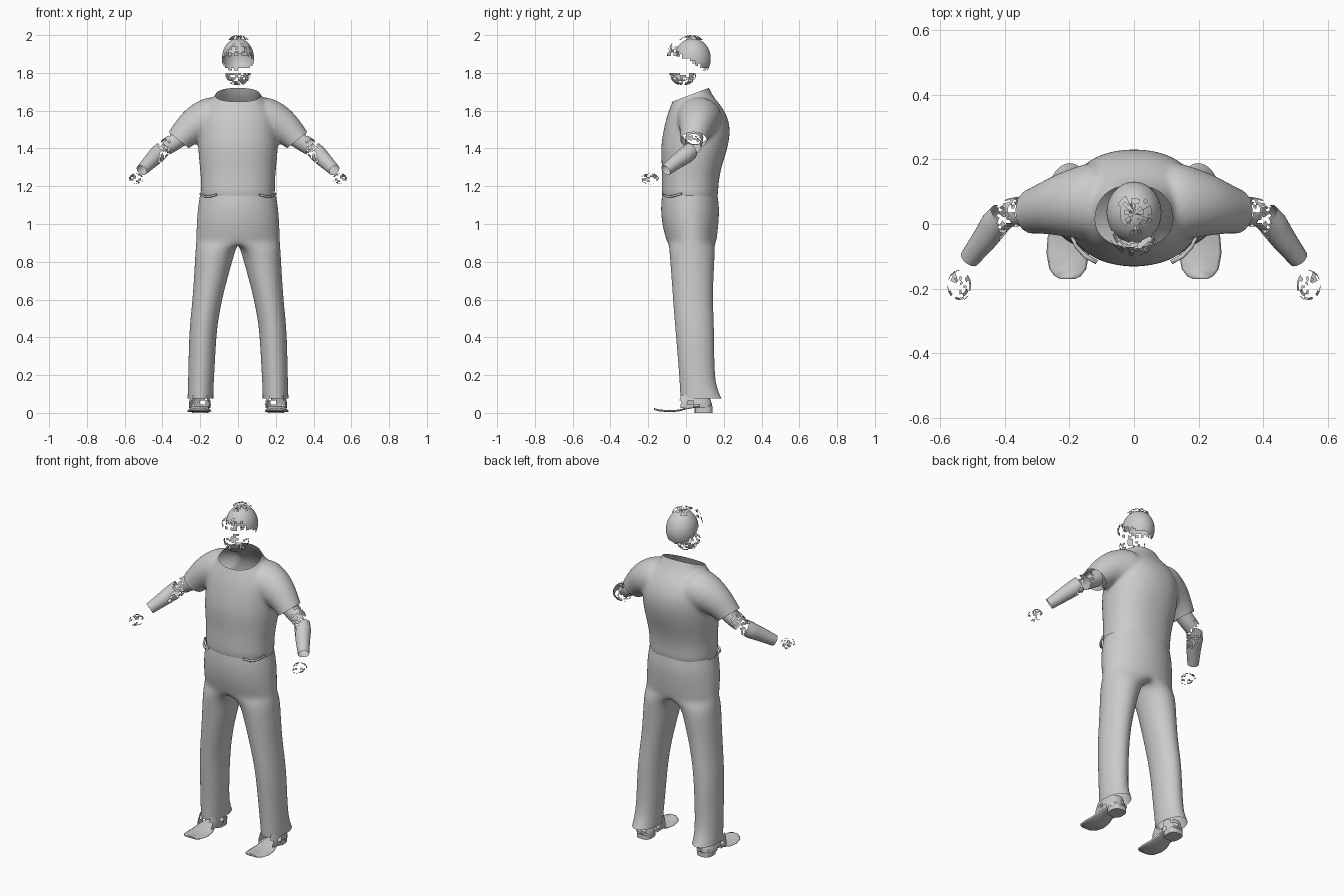
import bpy, bmesh, math, random
from mathutils import Vector as V

if "Cube" in bpy.data.objects:
    bpy.data.objects.remove(bpy.data.objects["Cube"])

random.seed(4)
X, Y, Z = V((1, 0, 0)), V((0, 1, 0)), V((0, 0, 1))


def ring(c, u, v, ru, rv, n=24, e=2.0):
    pts = []
    for i in range(n):
        a = 2 * math.pi * i / n
        ca, sa = math.cos(a), math.sin(a)
        pts.append(V(c) + u * (ru * math.copysign(abs(ca) ** (2 / e), ca))
                   + v * (rv * math.copysign(abs(sa) ** (2 / e), sa)))
    return pts


def loft(bm, rings, cap=False):
    rows = [[bm.verts.new(p) for p in r] for r in rings]
    for a, b in zip(rows, rows[1:]):
        n = len(a)
        for i in range(n):
            bm.faces.new((a[i], a[(i + 1) % n], b[(i + 1) % n], b[i]))
    if cap:
        bm.faces.new(rows[0])
        bm.faces.new(rows[-1])


def drop(bm, test):
    bad = [f for f in bm.faces if test(f.calc_center_median())]
    bmesh.ops.delete(bm, geom=bad, context='FACES')


def finish(bm, name, mirror=False, sub=0):
    bmesh.ops.recalc_face_normals(bm, faces=bm.faces)
    me = bpy.data.meshes.new(name)
    bm.to_mesh(me)
    bm.free()
    ob = bpy.data.objects.new(name, me)
    bpy.context.collection.objects.link(ob)
    for p in me.polygons:
        p.use_smooth = True
    if mirror:
        ob.modifiers.new("mirror", 'MIRROR').merge_threshold = 0.0005
    if sub:
        m = ob.modifiers.new("subdivide", 'SUBSURF')
        m.levels = m.render_levels = sub
    return ob


# shirt: closed torso and sleeves fused into one skin, then opened at the hems
TORSO = [(1.08, .205, -.13, .175), (1.2, .193, -.13, .168), (1.3, .203, -.127, .187),
         (1.4, .213, -.136, .222), (1.5, .212, -.12, .238), (1.58, .205, -.10, .218),
         (1.64, .16, -.075, .175), (1.69, .108, -.058, .132), (1.78, .098, -.05, .10)]
SLEEVE = [(.06, .07, 1.57, .125, .14, 10), (.17, .068, 1.545, .123, .115, 20),
          (.245, .058, 1.515, .092, .092, 42), (.315, .04, 1.445, .066, .068, 50),
          (.36, .03, 1.39, .064, .066, 52)]
bm = bmesh.new()
loft(bm, [ring((0, (f + b) / 2, z), X, Y, w, (b - f) / 2, 28, 2.2) for z, w, f, b in TORSO], True)
for s in (1, -1):
    rs = []
    for x, y, z, rv, ry, a in SLEEVE:
        a = math.radians(a)
        rs.append(ring((s * x, y, z), V((s * math.sin(a), 0, math.cos(a))), Y, rv, ry))
    loft(bm, rs, True)
shirt = finish(bm, "shirt", sub=2)
rm = shirt.modifiers.new("fuse", 'REMESH')
rm.mode, rm.voxel_size = 'VOXEL', .009
sm = shirt.modifiers.new("relax", 'SMOOTH')
sm.factor, sm.iterations = .5, 8
me = bpy.data.meshes.new_from_object(shirt.evaluated_get(bpy.context.evaluated_depsgraph_get()))
shirt.modifiers.clear()
shirt.data = me


def cut(bm, co, no, test):
    fs = [f for f in bm.faces if test(f.calc_center_median())]
    geom = set(fs)
    for f in fs:
        geom.update(f.verts)
        geom.update(f.edges)
    bmesh.ops.bisect_plane(bm, geom=list(geom), plane_co=co, plane_no=no, clear_outer=True)


bm = bmesh.new()
bm.from_mesh(me)
cut(bm, (0, -.06, 1.652), (0, -.38, 1), lambda c: c.z > 1.55)
cut(bm, (0, 0, 1.13), (0, 0, -1), lambda c: c.z < 1.25)
for s in (1, -1):
    cut(bm, (s * .315, .04, 1.445), (s * .62, 0, -.78), lambda c: c.x * s > .238)
bm.to_mesh(me)
bm.free()
for p in me.polygons:
    p.use_smooth = True

# trousers: half hips and one leg, mirrored
HIPS = [(1.15, .203, -.128, .168), (1.08, .214, -.135, .178), (1.0, .22, -.127, .172),
        (.94, .221, -.112, .166), (.90, .223, -.10, .16)]
LEG = [(.86, .014, .226, -.09, .155), (.75, .045, .232, -.08, .148), (.6, .085, .241, -.07, .142),
       (.45, .112, .258, -.058, .15), (.3, .12, .262, -.045, .15), (.16, .128, .265, -.034, .155),
       (.10, .13, .267, -.032, .178), (.075, .13, .268, -.03, .19)]
K, M = 15, 21
bm = bmesh.new()
rows = []
for z, w, f, b in HIPS:
    row = []
    for i in range(K):
        t = math.pi * (i / (K - 1) - .5)
        row.append(bm.verts.new((max(0, w * math.cos(t)) if 0 < i < K - 1 else 0,
                                 (f + b) / 2 + (b - f) / 2 * math.sin(t), z)))
    rows.append(row)
f, b = HIPS[-1][2:]
for i in range(1, M - K + 1):
    rows[-1].append(bm.verts.new((0, b + (f - b) * i / (M - K + 1), .895)))
for z, xi, xo, f, b in LEG:
    row = []
    for i in range(M):
        t = math.radians(-125 + 250 * i / (K - 1) if i < K else 125 + 110 * (i - K + 1) / (M - K + 1))
        row.append(bm.verts.new(((xi + xo) / 2 + (xo - xi) / 2 * math.cos(t),
                                 (f + b) / 2 + (b - f) / 2 * math.sin(t), z)))
    rows.append(row)
for a, b in zip(rows, rows[1:]):
    full = len(a) == M
    for i in range(M if full else K - 1):
        j = (i + 1) % M
        bm.faces.new((a[i], a[j], b[j], b[i]))
finish(bm, "trousers", True, 2)

# arms: short upper arm stub and forearm with ragged ends
ARMS = {"upper_arm": [(.30, .045, 1.46, .047), (.345, .04, 1.43, .046), (.385, .035, 1.405, .044)],
        "forearm": [(.405, .027, 1.39, .044), (.43, 0, 1.365, .045), (.465, -.05, 1.33, .039),
                    (.51, -.108, 1.285, .031)]}
for name, path in ARMS.items():
    d = (V(path[-1][:3]) - V(path[0][:3])).normalized()
    u = d.cross(Z).normalized()
    v = u.cross(d)
    rs = []
    for a, b in zip(path, path[1:]):
        for k in range(4):
            q = V(a).lerp(V(b), k / 4)
            rs.append(ring(q[:3], u, v, q[3], q[3]))
    rs.append(ring(path[-1][:3], u, v, path[-1][3], path[-1][3]))
    bm = bmesh.new()
    loft(bm, rs)
    drop(bm, lambda c: .36 < c.x < .42 and random.random() < .4)
    finish(bm, name, True)


# broken shells: ellipsoids keeping only selected faces
def shell(name, c, r, keep, mirror=False, seg=28):
    bm = bmesh.new()
    bmesh.ops.create_uvsphere(bm, u_segments=seg, v_segments=seg * 2 // 3, radius=1)
    for v in bm.verts:
        v.co = V((c[0] + v.co.x * r[0], c[1] + v.co.y * r[1], c[2] + v.co.z * r[2]))
    drop(bm, lambda p: not keep(p))
    return finish(bm, name, mirror)


R = random.random
shell("skull_cap", (0, .035, 1.875), (.085, .096, .108),
      lambda p: p.z > 1.905 - .55 * (p.y + .05) + .02 * (R() - .5), seg=40)
shell("hair_tuft", (0, .03, 1.89), (.088, .1, .111), lambda p: p.z > 1.975 and R() < .4)
shell("brow", (0, -.01, 1.89), (.08, .09, .1), lambda p: p.y < -.05 and 1.89 < p.z < 1.95 and R() < .4)
shell("jaw", (0, -.015, 1.80), (.068, .072, .068),
      lambda p: p.z < 1.805 and p.z > 1.735 and p.y < .05 and R() < .55)
shell("hand", (.54, -.19, 1.24), (.038, .048, .03), lambda p: R() < .22, True, 16)

# shoe soles: thin rocker sheet, wide at the ball of the foot
SOLE = [(-.17, .022, .022), (-.162, .04, .018), (-.14, .057, .013), (-.09, .066, .009),
        (-.04, .062, .012), (.01, .05, .026), (.05, .046, .032), (.11, .046, .032), (.14, .03, .032)]
bm = bmesh.new()
loft(bm, [ring((.205 - .03 * max(0, y) / .14 * .3, y, z), X, Z, w, .005, 8, 5) for y, w, z in SOLE], True)
finish(bm, "sole", True)

# heel blocks
bm = bmesh.new()
loft(bm, [ring((.2, .093, z), X, Y, .044, .047, 20, 3) for z in (0, .03)], True)
heel = finish(bm, "heel", True)
for p in heel.data.polygons:
    p.use_smooth = False

# remaining shoe uppers around the ankle
bm = bmesh.new()
loft(bm, [ring((.202, .04, z), X, Y, w, d, 28, 2.6)
          for z, w, d in ((.025, .056, .1), (.045, .058, .098), (.065, .055, .09), (.095, .048, .08))])
drop(bm, lambda c: c.y < -.03 or R() < .15)
finish(bm, "shoe_upper", True)

# pocket edges at the waist
bm = bmesh.new()
path = [(.115, -.118, 1.155), (.15, -.1, 1.145), (.178, -.07, 1.147), (.2, -.025, 1.16)]
loft(bm, [ring(p, V((.5, -.85, 0)), Z, .007, .006, 8) for p in path], True)
finish(bm, "pocket_edge", True)
